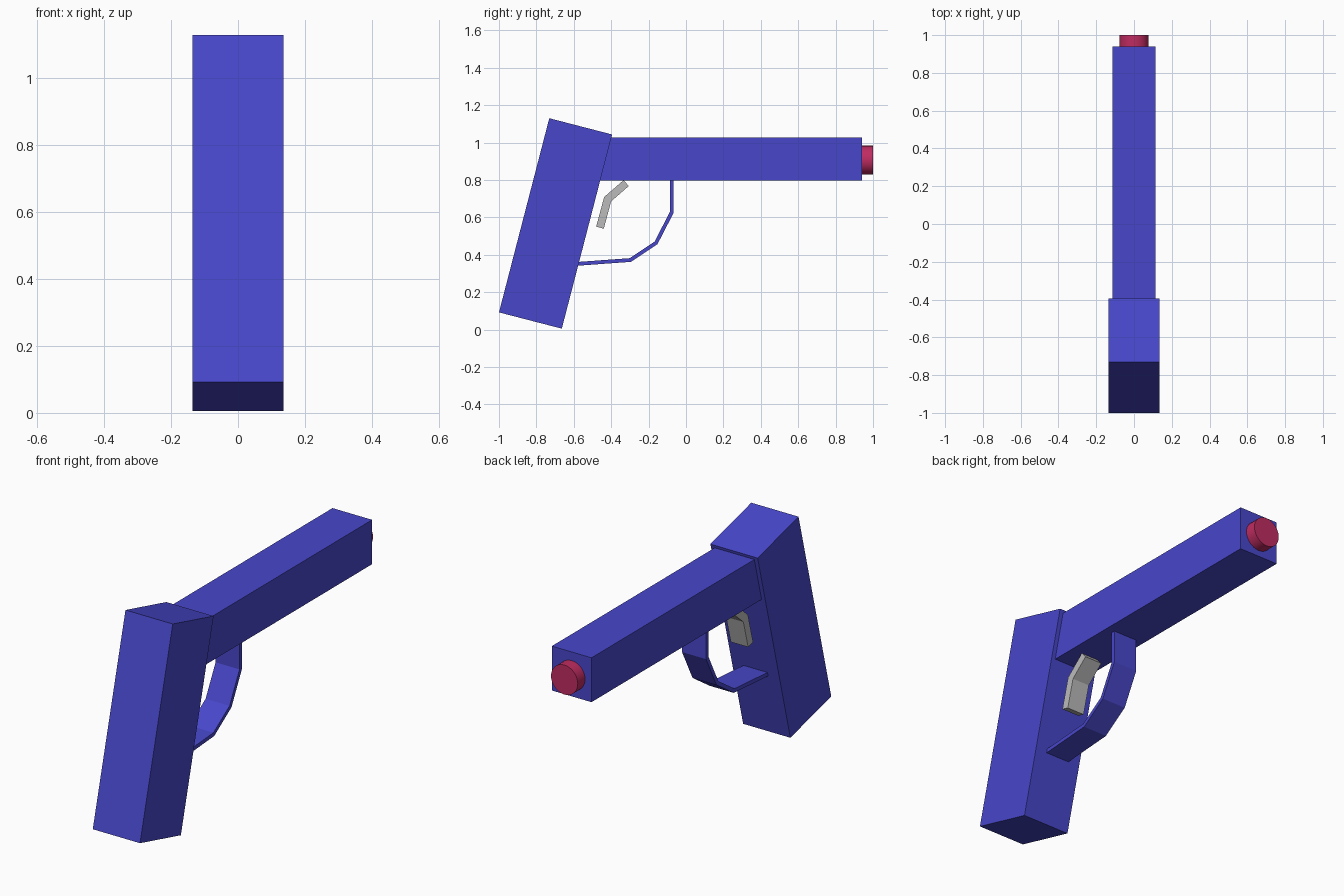
import bpy
import bmesh
from math import radians
from mathutils import Matrix, Vector

if "Cube" in bpy.data.objects:
    bpy.data.objects.remove(bpy.data.objects["Cube"], do_unlink=True)


def material(name, rgb):
    mat = bpy.data.materials.new(name)
    mat.use_nodes = True
    mat.diffuse_color = (*rgb, 1)
    mat.node_tree.nodes["Principled BSDF"].inputs["Base Color"].default_value = (*rgb, 1)
    return mat


blue = material("blue plastic", (0.065, 0.063, 0.60))
pink = material("pink plastic", (0.52, 0.025, 0.12))
grey = material("grey metal", (0.50, 0.50, 0.50))


def finish(name, bm, mat):
    bmesh.ops.recalc_face_normals(bm, faces=bm.faces)
    mesh = bpy.data.meshes.new(name)
    bm.to_mesh(mesh)
    bm.free()
    mesh.materials.append(mat)
    obj = bpy.data.objects.new(name, mesh)
    bpy.context.collection.objects.link(obj)
    return obj


def prism(name, profile, width, mat):
    """Extrude a side (y, z) profile evenly across x."""
    bm = bmesh.new()
    face = bm.faces.new([bm.verts.new((-width / 2, y, z)) for y, z in profile])
    extruded = bmesh.ops.extrude_face_region(bm, geom=[face])["geom"]
    verts = [v for v in extruded if isinstance(v, bmesh.types.BMVert)]
    bmesh.ops.translate(bm, verts=verts, vec=(width, 0, 0))
    return finish(name, bm, mat)


def strip(name, path, thickness, width, mat):
    """Bent flat strip with mitred corners along a side (y, z) path."""
    points = [Vector(p) for p in path]
    normals = [Vector((a.y - b.y, b.x - a.x)).normalized()
               for a, b in zip(points, points[1:])]
    left, right = [], []
    for i, p in enumerate(points):
        n1, n2 = normals[max(i - 1, 0)], normals[min(i, len(normals) - 1)]
        mitre = (n1 + n2).normalized()
        offset = mitre * (thickness / 2 / mitre.dot(n1))
        left.append(p + offset)
        right.append(p - offset)
    return prism(name, left + right[::-1], width, mat)


# Slanted grip and straight barrel
prism("grip", [(-1, 0.092), (-0.664, 0.005), (-0.395, 1.043), (-0.731, 1.13)], 0.272, blue)
prism("barrel", [(-0.5, 0.797), (0.94, 0.797), (0.94, 1.028), (-0.5, 1.028)], 0.228, blue)

# Round muzzle plug
bm = bmesh.new()
bmesh.ops.create_cone(bm, cap_ends=True, segments=32, radius1=0.077, radius2=0.077, depth=0.08,
                      matrix=Matrix.Translation((0, 0.96, 0.906)) @ Matrix.Rotation(radians(90), 4, "X"))
muzzle = finish("muzzle", bm, pink)
bpy.context.view_layer.objects.active = muzzle
muzzle.select_set(True)
bpy.ops.object.shade_smooth_by_angle(angle=radians(40))

# Trigger guard and trigger
strip("trigger_guard", [(-0.076, 0.81), (-0.076, 0.627), (-0.16, 0.464), (-0.297, 0.372),
                        (-0.6, 0.35)], 0.02, 0.138, blue)
strip("trigger", [(-0.32, 0.783), (-0.419, 0.697), (-0.46, 0.545)], 0.042, 0.1, grey)
